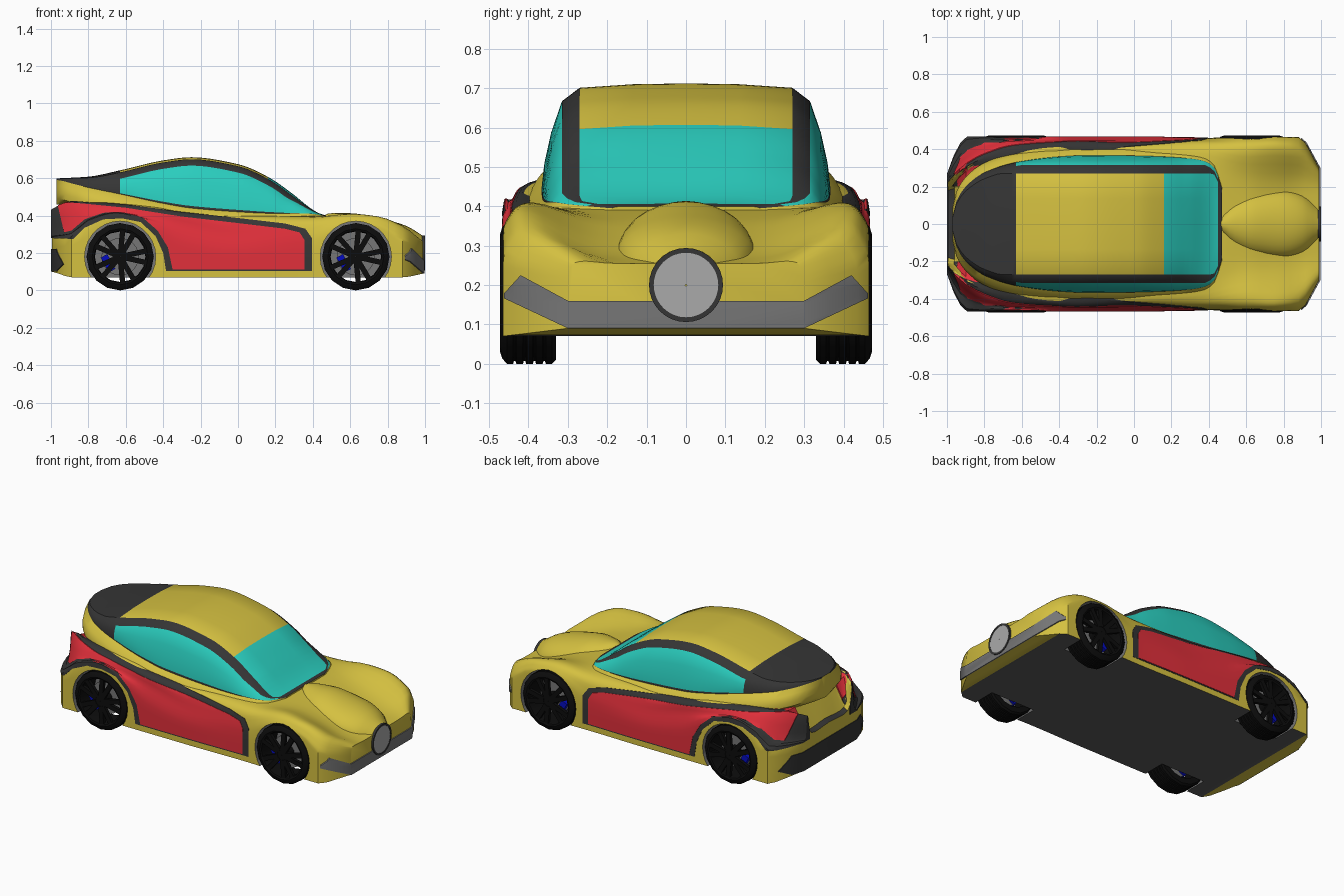
import bpy, bmesh, math
from mathutils import Matrix, Vector

if "Cube" in bpy.data.objects:
    bpy.data.objects.remove(bpy.data.objects["Cube"])

COL = dict(yellow=(.83, .75, .26), dark=(.22, .22, .22), glass=(.18, .80, .74), red=(.88, .2, .24), belly=(.36, .36, .36),
           tyre=(.08, .08, .08), blue=(.05, .08, .75), grey=(.46, .46, .46), lamp=(.66, .66, .66))
MAT = {}
for n, c in COL.items():
    MAT[n] = bpy.data.materials.new(n)
    MAT[n].diffuse_color = (*(v ** 2.2 for v in c), 1)


def make(name, bm, mats, angle=30):
    bmesh.ops.recalc_face_normals(bm, faces=bm.faces)
    me = bpy.data.meshes.new(name)
    bm.to_mesh(me)
    bm.free()
    for m in mats:
        me.materials.append(MAT[m])
    ob = bpy.data.objects.new(name, me)
    bpy.context.collection.objects.link(ob)
    smooth(ob, angle)
    return ob


def smooth(ob, angle=30):
    bpy.ops.object.select_all(action='DESELECT')
    ob.select_set(True)
    bpy.context.view_layer.objects.active = ob
    if angle:
        bpy.ops.object.shade_smooth_by_angle(angle=math.radians(angle))


def boolean(ob, cutter, op):
    md = ob.modifiers.new('cut', 'BOOLEAN')
    md.object, md.operation, md.solver = cutter, op, 'EXACT'
    bpy.context.view_layer.objects.active = ob
    bpy.ops.object.modifier_apply(modifier=md.name)
    bpy.data.objects.remove(cutter)


def interp(tab, x):
    """Smooth, overshoot-free interpolation of table rows (x, values...)."""
    n = len(tab)
    i = max(k for k in range(n - 1) if tab[k][0] <= x + 1e-9 or k == 0)
    h = tab[i + 1][0] - tab[i][0]
    t = (x - tab[i][0]) / h

    def slope(k, c):
        if k == 0 or k == n - 1:
            k = min(k, n - 2)
            return (tab[k + 1][c] - tab[k][c]) / (tab[k + 1][0] - tab[k][0])
        a = (tab[k][c] - tab[k - 1][c]) / (tab[k][0] - tab[k - 1][0])
        b = (tab[k + 1][c] - tab[k][c]) / (tab[k + 1][0] - tab[k][0])
        return 2 * a * b / (a + b) if a * b > 0 else 0
    return [(2*t**3 - 3*t*t + 1) * tab[i][c] + (t**3 - 2*t*t + t) * h * slope(i, c)
            + (3*t*t - 2*t**3) * tab[i + 1][c] + (t**3 - t*t) * h * slope(i + 1, c)
            for c in range(1, len(tab[0]))]


def loft(name, xs, section, mats, pick, angle=30):
    """Skin half sections (top centre to bottom centre), mirrored in y."""
    bm = bmesh.new()
    rings = []
    for x in xs:
        half = section(x)
        m = len(half)
        full = half + [(-y, z) for y, z in half[-2:0:-1]]
        rings.append([bm.verts.new((x, y, z)) for y, z in full])
    n = len(rings[0])
    for i in range(len(xs) - 1):
        for j in range(n):
            f = bm.faces.new((rings[i][j], rings[i][(j + 1) % n], rings[i + 1][(j + 1) % n], rings[i + 1][j]))
            f.material_index = pick((xs[i] + xs[i + 1]) / 2, j if j < m - 1 else n - 1 - j)
    bm.faces.new(rings[0])
    bm.faces.new(rings[-1])
    return make(name, bm, mats, angle)


def stations(tab, step):
    xs = []
    for a, b in zip(tab, tab[1:]):
        k = max(1, round((b[0] - a[0]) / step))
        xs += [a[0] + (b[0] - a[0]) * i / k for i in range(k)]
    return xs + [tab[-1][0]]


# Lower body: x, bottom z, sill y, then (y, z) of side, shoulder, crown, valley
BODY = [(-.995, .10, .26, .27, .27, .24, .30, .22, .43, .18, .31),
        (-.96, .09, .36, .365, .275, .30, .305, .26, .45, .19, .32),
        (-.89, .07, .465, .465, .285, .385, .315, .32, .47, .25, .45),
        (-.8, .07, .465, .465, .345, .425, .385, .365, .465, .28, .46),
        (-.65, .07, .465, .465, .385, .438, .415, .40, .457, .29, .47),
        (-.45, .07, .465, .465, .33, .445, .38, .42, .435, .32, .45),
        (-.3, .07, .465, .465, .25, .445, .35, .43, .41, .33, .42),
        (0, .07, .465, .465, .2, .45, .29, .425, .375, .35, .40),
        (.35, .07, .46, .46, .2, .452, .30, .42, .38, .30, .40),
        (.6, .07, .465, .465, .3, .45, .375, .39, .41, .23, .37),
        (.75, .07, .465, .465, .3, .455, .36, .40, .395, .22, .325),
        (.88, .07, .465, .465, .22, .455, .29, .39, .345, .22, .28),
        (.99, .09, .30, .30, .17, .295, .235, .27, .26, .18, .255)]


def body_section(x):
    zb, ys, y1, z1, y2, z2, y3, z3, y4, z4 = interp(BODY, x)
    p = [Vector(q) for q in ((0, z4), (y4, z4), (y3, z3), (y2, z2), (y1, z1), (ys, zb))]
    p = [Vector((-y4, z4))] + p + [p[-1]]
    out = []
    for i in range(1, len(p) - 2):
        a, b, c, d = p[i - 1:i + 3]
        for t in (0, .25, .5, .75):
            out.append(tuple(.5 * (2*b + (c - a)*t + (2*a - 5*b + 4*c - d)*t*t + (3*b - a - 3*c + d)*t**3)))
    return [(min(y, y1), z) for y, z in out] + [(ys, zb), (0, zb)]


body = loft('lower_body', stations(BODY, .04), body_section, ['yellow', 'grey', 'belly', 'dark'],
            lambda x, j: 2 if j == 20 and -.89 < x < .9 else 3 if x < -.96 and j < 4 else 0)


def prism(poly, place, spans):
    bm = bmesh.new()
    for lo, hi in spans:
        a = [bm.verts.new(place(u, v, lo)) for u, v in poly]
        b = [bm.verts.new(place(u, v, hi)) for u, v in poly]
        bm.faces.new(a)
        bm.faces.new(b)
        for i in range(len(a)):
            k = (i + 1) % len(a)
            bm.faces.new((a[i], a[k], b[k], b[i]))
    return make('cutter', bm, [], 0)


def panel(name, poly, place, spans, k, mat):
    """Thin coloured panel: part of a slightly swollen body inside a prism."""
    ob = body.copy()
    ob.data = body.data.copy()
    ob.name = name
    bpy.context.collection.objects.link(ob)
    ob.data.transform(Matrix.Scale(k, 4))
    boolean(ob, prism(poly, place, spans), 'INTERSECT')
    ob.data.materials.clear()
    ob.data.materials.append(MAT[mat])
    ob.data.polygons.foreach_set('material_index', [0] * len(ob.data.polygons))
    smooth(ob)


side = lambda u, v, d: (u, d, v)
ends = lambda u, v, d: (d, u, v)
sides = [(.2, .6), (-.6, -.2)]
panel('side_trim', [(-1.02, .28), (-.88, .275), (-.82, .335), (-.72, .38), (-.62, .385), (-.52, .365),
      (-.44, .29), (-.40, .2), (-.385, .105), (.395, .105), (.395, .28), (.36, .33), (.25, .358),
      (0, .387), (-.3, .42), (-.6, .46), (-.8, .48), (-1.02, .487)], side, sides, 1.004, 'dark')
panel('side_panel', [(-.965, .46), (-.93, .31), (-.89, .32), (-.82, .38), (-.72, .415), (-.62, .417),
      (-.51, .39), (-.43, .32), (-.375, .23), (-.35, .112), (.355, .112), (.355, .27), (.33, .31),
      (.25, .33), (0, .36), (-.3, .395), (-.6, .442), (-.8, .462), (-.95, .475)], side, sides, 1.008, 'red')
panel('front_bumper_band', [(-.3, .09), (.3, .09), (.47, .17), (.42, .225), (.3, .16), (-.3, .16),
      (-.42, .225), (-.47, .17)], ends, [(.892, 1.1)], 1.006, 'grey')
panel('rear_bumper_band', [(-.34, .10), (.34, .10), (.42, .14), (.34, .22), (-.34, .22), (-.42, .14)],
      ends, [(-1.1, -.9)], 1.004, 'dark')

# Wheel arches
for cx in (-.63, .63):
    for s in (-1, 1):
        ring = [(cx + .19 * math.cos(a * math.pi / 14), .18 + .19 * math.sin(a * math.pi / 14)) for a in range(28)]
        c = prism(ring, side, [(s * .32, s * .6)])
        c.data.polygons.foreach_set('material_index', [1] * len(c.data.polygons))
        boolean(body, c, 'DIFFERENCE')
smooth(body)

# Cabin with roof, glass, tail deck and belt: x, roof z, belt z, half width
CABIN = [(-.97, .597, .59, .04), (-.95, .6, .588, .12), (-.9, .602, .575, .20), (-.8, .608, .55, .275),
         (-.63, .642, .515, .33), (-.4, .695, .465, .36), (-.25, .712, .44, .367), (0, .675, .42, .365),
         (.16, .607, .412, .36), (.3, .51, .41, .35), (.38, .445, .41, .335), (.43, .414, .405, .30),
         (.47, .40, .395, .19)]


def cabin_section(x):
    r, b, w = interp(CABIN, x)
    h = r - b
    k1, k2 = min(.27, w * .88), min(.315, w * .94)
    z2 = r - min(.045, .35 * h)
    g = lambda t: (k2 + (w - k2) * t + .04 * t * (1 - t) * min(1, h / .2), z2 + (b - z2) * t)
    return [(0, r), (k1 * .5, r - min(.002, .02 * h)), (k1, r - min(.011, .1 * h)), (k2, z2), g(.35), g(.7),
            g(.95), (w, b), (w + .035, b - .03), (w + .052, b - .07), (w + .05, b - .10),
            (max(.01, w - .03), b - .13), (0, b - .13)]


def cabin_colour(x, j):
    if j > 6:
        return 0
    if x < -.63 or x > .45 or j in (2, 6):
        return 1
    return 2 if j > 2 or x > .16 else 0


loft('cabin', stations(CABIN, .025), cabin_section, ['yellow', 'dark', 'glass'], cabin_colour, 35)

# Nose pod on the bonnet: x, centre z, half width, half height
POD = [(.44, .36, .01, .03), (.48, .35, .06, .06), (.54, .325, .12, .088), (.65, .30, .165, .108),
       (.8, .275, .178, .1), (.9, .245, .155, .1), (.985, .2, .095, .094)]


def pod_section(x):
    z, w, h = interp(POD, x)
    return [(w * math.sin(a * math.pi / 14), z + h * math.cos(a * math.pi / 14)) for a in range(15)]


loft('nose_pod', stations(POD, .03), pod_section, ['yellow'], lambda x, j: 0, 40)


def lathe(bm, prof, c, axis, n):
    """Closed profile (radius, depth) revolved round an axis through c."""
    rot = Matrix.Rotation(math.pi / 2, 4, 'Y') if axis == 'X' else Matrix.Rotation(-math.pi / 2, 4, 'X')
    rings = [[bm.verts.new(Vector(c) + rot @ Vector((r * math.cos(t), r * math.sin(t), d)))
              for t in (2 * math.pi * i / n for i in range(n))] for r, d in prof]
    for a, b in zip(rings, rings[1:] + rings[:1]):
        for i in range(n):
            bm.faces.new((a[i], a[(i + 1) % n], b[(i + 1) % n], b[i]))


def disc(bm, r, lo, hi, c, axis='Y', n=16):
    lathe(bm, [(.002, lo), (r, lo), (r, hi), (.002, hi)], c, axis, n)


# Nose lamp and its ring
bm = bmesh.new()
lathe(bm, [(.082, .97), (.094, .97), (.094, 1.0), (.082, 1.0)], (0, 0, .2), 'X', 32)
make('lamp_ring', bm, ['dark'])
bm = bmesh.new()
disc(bm, .084, .97, .998, (0, 0, .2), 'X', 32)
make('nose_lamp', bm, ['lamp'])

# Wheels
TYRE = [(.135, .33), (.17, .33), (.18, .34)]
for g in (.36, .385, .41, .435):
    TYRE += [(.18, g - .004), (.173, g - .002), (.173, g + .002), (.18, g + .004)]
TYRE += [(.18, .455), (.166, .467), (.15, .472), (.14, .468), (.135, .45)]
for cx, end in ((-.63, 'rear'), (.63, 'front')):
    for s, lr in ((1, 'left'), (-1, 'right')):
        c, tag = (cx, 0, .18), f'{end}_{lr}_'
        bm = bmesh.new()
        lathe(bm, [(r, s * d) for r, d in TYRE], c, 'Y', 16)
        make(tag + 'tyre', bm, ['tyre'])
        bm = bmesh.new()
        disc(bm, .04, s * .40, s * .465, c)
        for i in range(5):
            for off in (-.22, .22):
                m = (Matrix.Translation((cx, s * .458, .18)) @ Matrix.Rotation(i * math.tau / 5 + off, 4, 'Y')
                     @ Matrix.Translation((.085, 0, 0)) @ Matrix.Diagonal((.11, .02, .028, 1)))
                bmesh.ops.create_cube(bm, size=1, matrix=m)
        make(tag + 'spokes', bm, ['tyre'])
        bm = bmesh.new()
        disc(bm, .10, s * .385, s * .40, c, n=24)
        make(tag + 'brake_disc', bm, ['grey'])
        bm = bmesh.new()
        bmesh.ops.create_cube(bm, size=1, matrix=Matrix.Translation((cx - .065, s * .40, .145))
                              @ Matrix.Rotation(-.5, 4, 'Y') @ Matrix.Diagonal((.04, .06, .09, 1)))
        make(tag + 'caliper', bm, ['blue'], 0)

for m in bpy.data.materials:
    if m.users and not m.is_grease_pencil:
        m.use_nodes = True
        m.node_tree.nodes["Principled BSDF"].inputs["Base Color"].default_value = m.diffuse_color
